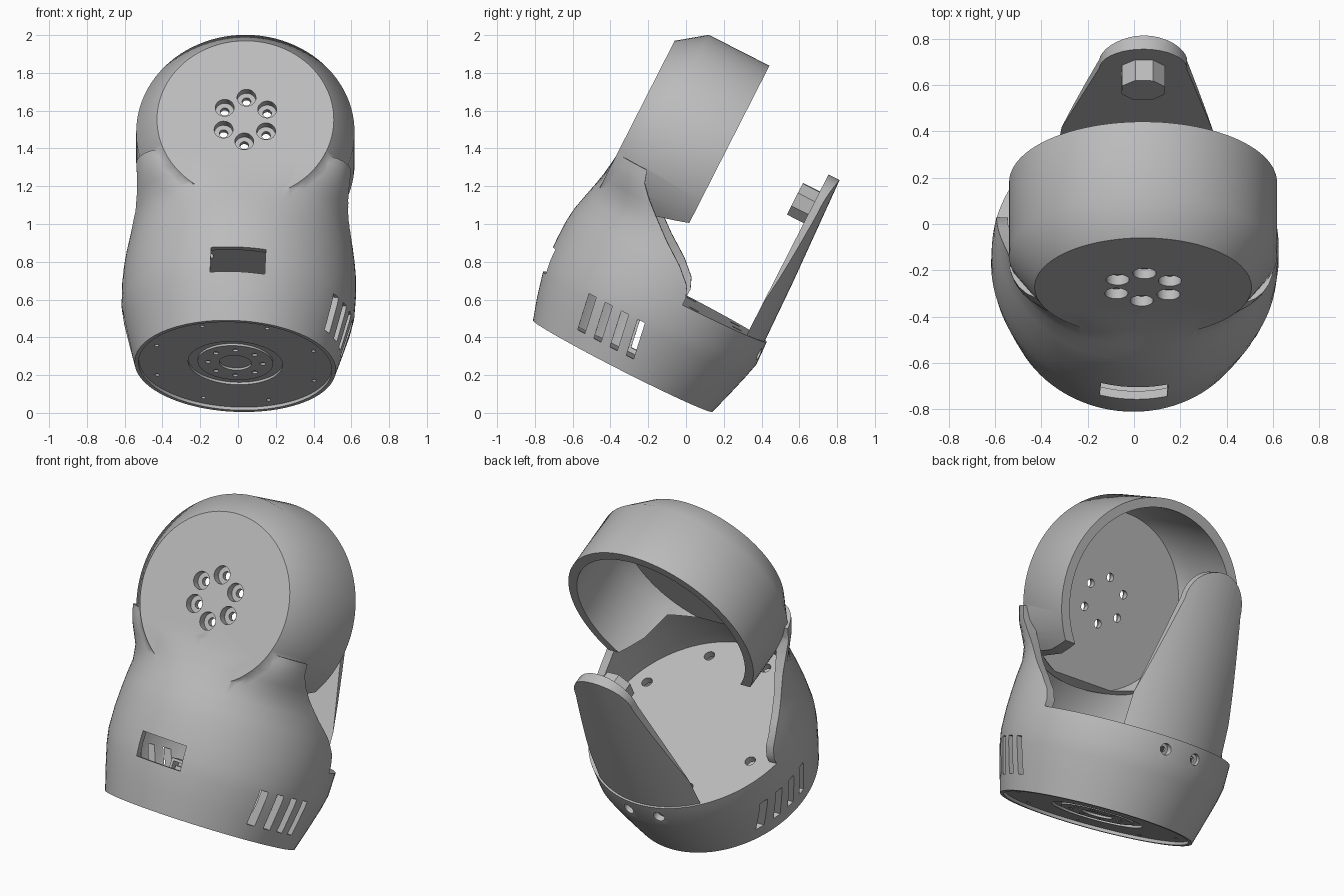
import bpy, bmesh
from math import sin, cos, pi, radians
from mathutils import Matrix, Vector

if "Cube" in bpy.data.objects:
    bpy.data.objects.remove(bpy.data.objects["Cube"])

grey = bpy.data.materials.new("housing_grey")
grey.use_nodes = True
COLOR = (0.5, 0.5, 0.5, 1)
grey.diffuse_color = COLOR
grey.node_tree.nodes["Principled BSDF"].inputs["Base Color"].default_value = COLOR

# Housing stands upright while it is modelled, then leans back and rolls slightly
LEAN = (Matrix.Translation((-0.015, -0.335, 0.2475))
        @ Matrix.Rotation(radians(-27), 4, 'X') @ Matrix.Rotation(radians(2.6), 4, 'Y'))
TO_FRONT = Matrix.Rotation(pi / 2, 4, 'X')   # turns +z into -y
HEAD_Z = 1.193


def finish(name, bm):
    bmesh.ops.recalc_face_normals(bm, faces=bm.faces)
    mesh = bpy.data.meshes.new(name)
    bm.to_mesh(mesh)
    bm.free()
    ob = bpy.data.objects.new(name, mesh)
    bpy.context.collection.objects.link(ob)
    mesh.materials.append(grey)
    return ob


def loft(name, levels, segs=96, matrix=Matrix()):
    """Stack of rings: (height, half width, front depth, back depth, front squareness)."""
    bm = bmesh.new()
    rings = []
    for z, rx, front, back, square in levels:
        ring = []
        for i in range(segs):
            a = 2 * pi * (i + 0.5) / segs
            c, s = cos(a), sin(a)
            k = 1
            if s < 0:
                k = (abs(c) ** square + abs(s) ** square) ** (-1 / square)
            depth = front if s < 0 else back
            ring.append(bm.verts.new(matrix @ Vector((rx * k * c, depth * k * s, z))))
        rings.append(ring)
    for low, high in zip(rings, rings[1:]):
        for i in range(segs):
            j = (i + 1) % segs
            bm.faces.new((low[i], low[j], high[j], high[i]))
    bm.faces.new(rings[0])
    bm.faces.new(rings[-1])
    return finish(name, bm)


def lathe(name, profile, segs=96, matrix=Matrix()):
    return loft(name, [(z, r, r, r, 2) for z, r in profile], segs, matrix)


def rod(name, r, lo, hi, place=(0, 0, 0), turn=Matrix(), segs=24):
    return lathe(name, [(lo, r), (hi, r)], segs, Matrix.Translation(place) @ turn)


def prism(name, outline, lo, hi, along):
    """Outline extruded along x (points are y, z) or along y (points are x, z)."""
    bm = bmesh.new()
    put = (lambda p, d: (d, p[0], p[1])) if along == 'x' else (lambda p, d: (p[0], d, p[1]))
    a = [bm.verts.new(put(p, lo)) for p in outline]
    b = [bm.verts.new(put(p, hi)) for p in outline]
    bm.faces.new(a)
    bm.faces.new(b)
    for i in range(len(a)):
        j = (i + 1) % len(a)
        bm.faces.new((a[i], a[j], b[j], b[i]))
    return finish(name, bm)


def box(name, x0, x1, y0, y1, z0, z1):
    return prism(name, [(x0, z0), (x1, z0), (x1, z1), (x0, z1)], y0, y1, 'y')


def combine(target, other, operation='DIFFERENCE'):
    mod = target.modifiers.new("combine", 'BOOLEAN')
    mod.operation, mod.solver, mod.object = operation, 'EXACT', other
    bpy.context.view_layer.objects.active = target
    bpy.ops.object.modifier_apply(modifier=mod.name)
    bpy.data.objects.remove(other)


def around(count, radius, start=0):
    for i in range(count):
        a = radians(start) + 2 * pi * i / count
        yield radius * cos(a), radius * sin(a)


# Lower body: round at the foot, growing squarer into two wings that hold the head
housing = loft("housing", [
    (0, .533, .533, .533, 2), (.12, .567, .57, .57, 2), (.25, .602, .602, .607, 2),
    (.33, .617, .613, .627, 2), (.45, .62, .617, .622, 2), (.55, .615, .616, .62, 2),
    (.63, .605, .607, .61, 2.05), (.72, .59, .585, .6, 2.15), (.8, .58, .565, .59, 2.5),
    (.86, .577, .552, .58, 3.2), (.92, .578, .543, .58, 4.2), (.97, .58, .537, .58, 5),
    (1.01, .582, .535, .58, 5.5)])

# Upper room, open at the back along a sweeping edge
combine(housing, loft("room", [
    (.46, .57, .57, .575, 2), (.6, .563, .56, .565, 2.05), (.7, .545, .53, .55, 2.15),
    (.8, .535, .49, .54, 2.4), (.88, .53, .465, .535, 3.2), (1.1, .53, .455, .535, 4.5)]))
combine(housing, prism("back_opening", [
    (.135, .46), (.135, .5), (.11, .56), (.03, .635), (-.09, .72), (-.2, .81),
    (-.28, .88), (-.335, .94), (-.36, 1.02), (-.36, 1.2), (1, 1.2), (1, .46)], -1, 1, 'x'))

# Hollow base under the floor
combine(housing, lathe("base_hollow", [(.06, .5), (.2, .55), (.33, .58), (.42, .58)]))

# Head: chamfered drum, open towards the back and cut short below
facing = Matrix.Translation((0, 0, HEAD_Z)) @ TO_FRONT
head = lathe("head", [(.03, .578), (.39, .578), (.537, .468)], 96, facing)
combine(head, prism("head_opening", [
    (-.6, .5), (-.6, .69), (-.52, .7), (-.395, .79), (-.2, .808), (-.1, .835), (.1, .9), (.1, .5)],
    -1, 1, 'x'))
combine(housing, head, 'UNION')
combine(housing, lathe("head_hollow", [(-.1, .525), (.39, .525), (.46, .488)], 96, facing))

# Counterbored screw holes in the head
for x, z in around(6, .13, 30):
    spot = (x, 0, HEAD_Z + z)
    combine(housing, rod("counterbore", .05, .49, .7, spot, TO_FRONT))
    combine(housing, rod("screw_hole", .023, .3, .7, spot, TO_FRONT))

# Vent slots on both sides
for side, first in ((1, -.295), (-1, 0)):
    for i in range(4):
        y = first + i * .097
        x0, x1 = sorted((side * .4, side * .8))
        combine(housing, prism("slot", [
            (y - .005, .085), (y + .038, .085), (y + .005, .285), (y - .038, .285)], x0, x1, 'x'))

# Front window
combine(housing, box("window", -.145, .145, -.8, -.5, .255, .395))

# Floor holes
for x, y in around(8, .475, -20):
    combine(housing, rod("floor_hole", .03, .38, .5, (x, y, 0)))

# Recessed underside with a stepped hub and screw holes
for r, depth in ((.512, .018), (.25, .032)):
    combine(housing, rod("recess", r, -.1, depth, segs=96))
for x, y in around(8, .45, 22):
    combine(housing, rod("bottom_hole", .012, -.1, .04, (x, y, 0), segs=12))
hub = rod("hub", .2, .02, .05, segs=64)
combine(hub, lathe("hub_bore", [(0, .085), (.04, .085)], 48))
for x, y in around(8, .145):
    combine(hub, rod("hub_hole", .015, 0, .04, (x, y, 0), segs=12))

# Back arm: tapered, flat inside, rounded outside
tip = [(.19 * cos(radians(a)), 1.21 + .19 * sin(radians(a))) for a in range(0, 181, 10)]
arm = prism("back_arm", [(-.375, .44), (.375, .44)] + tip, .51, .8, 'y')
combine(arm, lathe("arm_curve", [(.4, .612), (.8, .602), (1.45, .574)]), 'INTERSECT')
boss = rod("arm_boss", .1, -.515, -.41, (0, 0, 1.205), TO_FRONT, 8)

# Screws at the foot of the arm
for x in (-.1, .1):
    combine(housing, rod("arm_counterbore", .032, -.8, -.585, (x, 0, .39), TO_FRONT))
    combine(housing, rod("arm_screw_hole", .015, -.8, -.5, (x, 0, .39), TO_FRONT))

# Socket inside the base, behind the window
socket = box("socket", .02, .12, -.5, -.42, .21, .305)
combine(socket, box("socket_opening", .035, .105, -.6, -.44, .225, .29))
tongue = box("socket_tongue", .05, .09, -.49, -.43, .25, .27)

# Lean every part and shade it
for ob in (housing, hub, arm, boss, socket, tongue):
    ob.data.transform(LEAN)
    bpy.ops.object.select_all(action='DESELECT')
    ob.select_set(True)
    bpy.context.view_layer.objects.active = ob
    bpy.ops.object.shade_smooth_by_angle(angle=radians(40))
